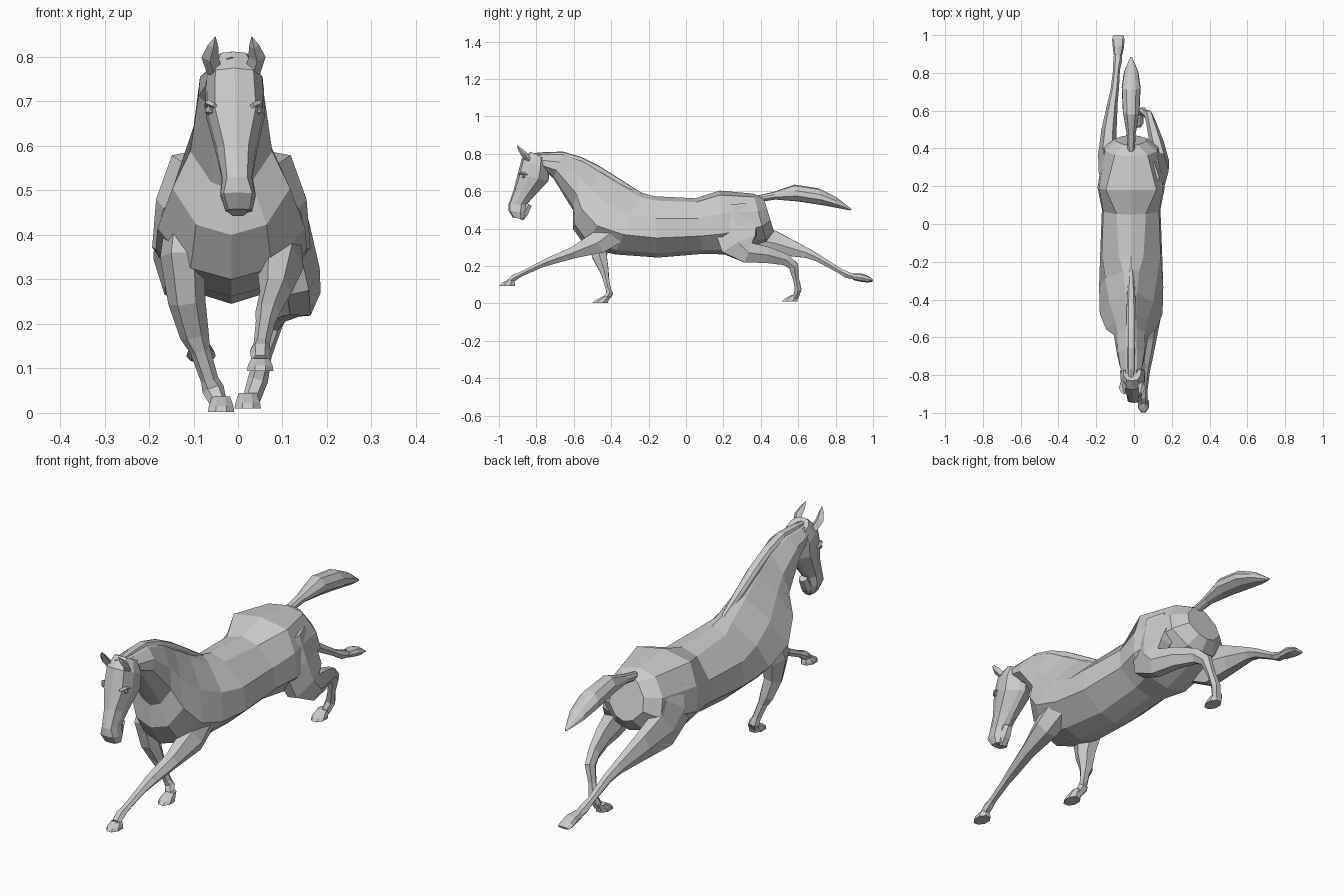
import bpy, bmesh, math
from mathutils import Vector


def loft(name, rings):
    """Skin a list of equal-length rings and cap both ends."""
    bm = bmesh.new()
    loops = [[bm.verts.new(p) for p in r] for r in rings]
    n = len(loops[0])
    for a, b in zip(loops, loops[1:]):
        for i in range(n):
            j = (i + 1) % n
            bm.faces.new((a[i], a[j], b[j], b[i]))
    bm.faces.new(loops[0])
    bm.faces.new(loops[-1][::-1])
    bmesh.ops.recalc_face_normals(bm, faces=bm.faces)
    me = bpy.data.meshes.new(name)
    bm.to_mesh(me)
    bm.free()
    ob = bpy.data.objects.new(name, me)
    bpy.context.collection.objects.link(ob)
    return ob


def section(x, y1, z1, y2, z2, w, tw=.5, bw=.5, mw=.95):
    """Ten-sided section from top point to bottom point; tw/mw/bw shape its corners."""
    a, b = Vector((x, y1, z1)), Vector((x, y2, z2))
    prof = [(.07, tw), (.36, mw), (.68, 1), (.93, bw)]
    right = [a.lerp(b, t) + Vector((w * f, 0, 0)) for t, f in prof]
    left = [a.lerp(b, t) - Vector((w * f, 0, 0)) for t, f in prof]
    return [a] + right + [b] + left[::-1]


def limb(name, pts, sides=6):
    """Tapered tube through (x, y, z, half width, half depth)."""
    c = [Vector(p[:3]) for p in pts]
    rings = []
    for i, p in enumerate(pts):
        t = (c[min(i + 1, len(c) - 1)] - c[max(i - 1, 0)]).normalized()
        v = t.cross(Vector((1, 0, 0))).normalized()
        u = v.cross(t)
        rings.append([c[i] + u * p[3] * math.cos(k * math.tau / sides)
                      + v * p[4] * math.sin(k * math.tau / sides) for k in range(sides)])
    return loft(name, rings)


def hoof(name, x, y, z, dy=-.035, h=.035):
    """Flat-soled hoof: coronet above, longer sole pushed forward."""
    def ring(yc, zc, rw, rl):
        return [Vector((x + rw * math.cos(k * math.tau / 8 + math.pi / 8),
                        yc + rl * math.sin(k * math.tau / 8 + math.pi / 8), zc)) for k in range(8)]
    return loft(name, [ring(y, z + h, .022, .022), ring(y + dy * .75, z + .013, .03, .04),
                       ring(y + dy, z, .032, .045)])


# Torso and neck, rump to poll
B = -.015
loft("body", [section(B, *r) for r in [
    (.415, .565, .47, .385, .085, .4, .5, .9),
    (.36, .587, .43, .33, .145, .6, .5),
    (.18, .603, .20, .262, .178, .75, .6),
    (.05, .562, .09, .265, .155, .5, .5),
    (-.17, .573, -.15, .245, .164, .4, .45),
    (-.24, .593, -.38, .262, .17, .25, .5, .8),
    (-.35, .66, -.535, .30, .166, .18, .55, .7),
    (-.46, .728, -.605, .40, .132, .2, .6, .64),
    (-.55, .775, -.605, .50, .092, .3, .5, .8),
    (-.66, .803, -.71, .67, .074, .4, .5),
    (-.77, .80, -.745, .70, .06, .5, .5),
    (-.84, .795, -.79, .72, .04, .6, .5)]])

# Mane ridge
loft("mane", [section(B, y, z, y + .03, z - .06, w, .6, .6) for y, z, w in [
    (-.22, .58, .01), (-.36, .67, .02), (-.46, .733, .024), (-.56, .783, .024),
    (-.66, .812, .024), (-.77, .808, .024), (-.85, .80, .018)]])

# Head, poll to lips
loft("head", [section(-.01 + i * .002, *r) for i, r in enumerate([
    (-.83, .812, -.75, .77, .047, .6, .5),
    (-.878, .775, -.73, .71, .066, .65, .4),
    (-.90, .69, -.735, .655, .066, .7, .35),
    (-.922, .605, -.81, .575, .046, .6, .45),
    (-.948, .53, -.85, .53, .035, .65, .6),
    (-.948, .495, -.855, .485, .04, .8, .6),
    (-.925, .458, -.865, .45, .03, .8, .7)])])

# Lower lip
limb("lower_lip", [(0, -.84, .53, .02, .02), (0, -.865, .485, .028, .025),
                   (0, -.885, .45, .022, .018)])

# Ears, brows and eyes
for s, side in ((-1, "left"), (1, "right")):
    c = -.01
    limb(side + "_ear", [(c + s * .042, -.84, .765, .018, .016), (c + s * .053, -.868, .80, .019, .016),
                         (c + s * .046, -.89, .825, .012, .01), (c + s * .041, -.903, .845, .001, .001)], 4)
    limb(side + "_brow", [(c + s * .042, -.895, .69, .006, .006), (c + s * .057, -.872, .697, .008, .007),
                          (c + s * .06, -.84, .685, .005, .005)], 4)
    bpy.ops.mesh.primitive_ico_sphere_add(subdivisions=1, radius=.011,
                                          location=(c + s * .055, -.868, .68))
    bpy.context.object.name = side + "_eye"

# Tail
loft("tail", [section(B, *r) for r in [
    (.36, .572, .37, .54, .018), (.47, .597, .48, .555, .024), (.58, .635, .60, .545, .044),
    (.71, .615, .73, .525, .05), (.80, .57, .81, .51, .038), (.885, .505, .88, .497, .005)]])

# Right foreleg, reaching forward
limb("right_foreleg", [
    (.085, -.36, .41, .055, .09), (.095, -.47, .325, .052, .07), (.085, -.60, .272, .036, .036),
    (.067, -.73, .226, .028, .024), (.062, -.78, .205, .022, .018), (.053, -.885, .155, .018, .015),
    (.05, -.915, .14, .023, .02), (.05, -.945, .118, .02, .016)])
hoof("right_front_hoof", .05, -.94, .094, -.016, .028)

# Left foreleg, under the body
limb("left_foreleg", [
    (-.115, -.43, .45, .045, .07), (-.125, -.465, .35, .05, .075), (-.115, -.462, .25, .042, .045),
    (-.098, -.437, .175, .033, .027), (-.085, -.43, .14, .023, .02), (-.064, -.415, .075, .02, .016),
    (-.056, -.408, .053, .025, .02), (-.045, -.428, .025, .02, .018)])
hoof("left_front_hoof", -.038, -.425, .002)

# Right hind leg, folded under, with the stifle in the thigh's front edge
limb("right_hind_leg", [
    (.08, .25, .52, .055, .09), (.105, .265, .40, .06, .13), (.135, .285, .315, .05, .115),
    (.14, .33, .272, .046, .065), (.12, .43, .26, .038, .05), (.092, .53, .235, .027, .036),
    (.078, .575, .20, .023, .03), (.058, .588, .13, .018, .019), (.045, .60, .075, .023, .02),
    (.03, .585, .03, .02, .018)])
hoof("right_hind_hoof", .022, .583, .01, -.03)

# Left hind leg, stretched back
limb("left_hind_leg", [
    (-.11, .26, .50, .055, .09), (-.13, .28, .41, .058, .13), (-.14, .37, .345, .05, .10),
    (-.132, .50, .315, .04, .065), (-.112, .65, .268, .026, .03), (-.102, .71, .24, .022, .022),
    (-.092, .82, .175, .018, .016), (-.087, .86, .153, .023, .02), (-.085, .90, .142, .021, .016)])
limb("left_hind_hoof", [(-.085, .895, .143, .023, .018), (-.083, .94, .137, .03, .022),
                        (-.083, .975, .128, .033, .017), (-.083, .998, .121, .028, .006)], 8)
